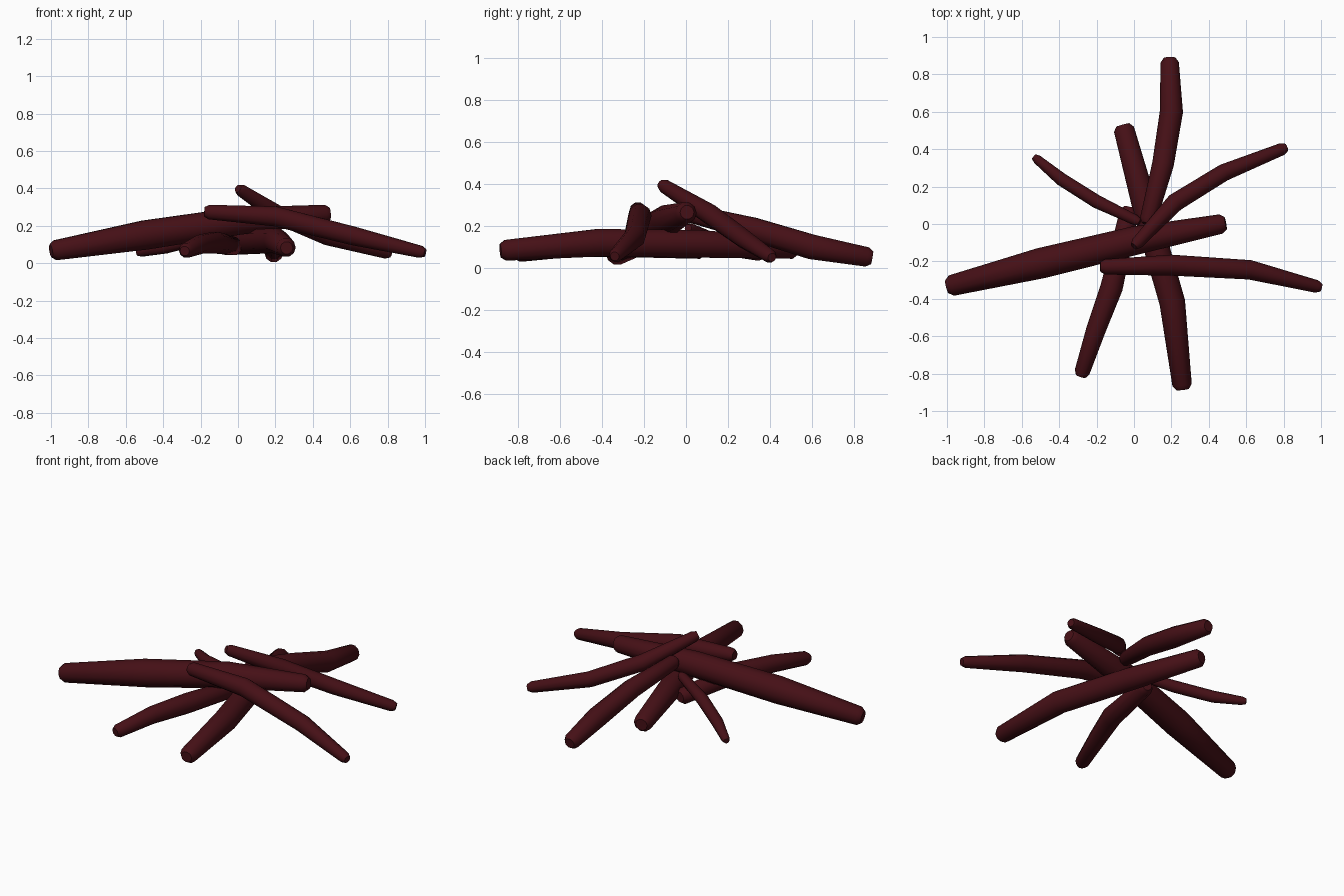
import bpy, bmesh, math
from mathutils import Vector

if "Cube" in bpy.data.objects:
    bpy.data.objects.remove(bpy.data.objects["Cube"])

mat = bpy.data.materials.new("dark_red_wood")
mat.diffuse_color = (0.06, 0.005, 0.008, 1)
mat.use_nodes = True
mat.node_tree.nodes["Principled BSDF"].inputs["Base Color"].default_value = mat.diffuse_color
SIDES = 10


def stick(name, pts):
    """Tapered, bent stick through (x, y, z, radius) stations, with chamfered ends."""
    c = [Vector(p[:3]) for p in pts]
    r = [p[3] for p in pts]
    d0, d1 = (c[1] - c[0]).normalized(), (c[-1] - c[-2]).normalized()
    # pull the end rings in and add a smaller ring at each tip
    tip0, tip1 = c[0].copy(), c[-1].copy()
    c[0] += d0 * 0.025
    c[-1] -= d1 * 0.025
    c = [tip0] + c + [tip1]
    r = [r[0] * 0.65] + r + [r[-1] * 0.65]
    bm = bmesh.new()
    rings = []
    for i, p in enumerate(c):
        t = (c[min(i + 1, len(c) - 1)] - c[max(i - 1, 0)]).normalized()
        side = t.cross(Vector((0, 0, 1))).normalized()
        up = side.cross(t)
        rings.append([bm.verts.new(p + r[i] * (side * math.cos(a) + up * math.sin(a)))
                      for a in (2 * math.pi * k / SIDES for k in range(SIDES))])
    for a, b in zip(rings, rings[1:]):
        for k in range(SIDES):
            n = (k + 1) % SIDES
            bm.faces.new((a[k], a[n], b[n], b[k]))
    bm.faces.new(rings[0])
    bm.faces.new(rings[-1])
    bmesh.ops.recalc_face_normals(bm, faces=bm.faces)
    me = bpy.data.meshes.new(name)
    bm.to_mesh(me)
    bm.free()
    me.materials.append(mat)
    ob = bpy.data.objects.new(name, me)
    bpy.context.collection.objects.link(ob)
    bpy.context.view_layer.objects.active = ob
    ob.select_set(True)
    bpy.ops.object.shade_smooth_by_angle(angle=math.radians(40))
    ob.select_set(False)


# Thick log lying across the pile
stick("large_log", [(-1.0, -0.335, 0.065, 0.056), (-0.5, -0.21, 0.15, 0.082),
                    (0.0, -0.09, 0.225, 0.077), (0.49, 0.005, 0.265, 0.052)])
# Bottom log running front to back
stick("bottom_log", [(0.26, -0.885, 0.082, 0.052), (0.205, -0.42, 0.12, 0.069),
                     (0.07, 0.05, 0.115, 0.069), (-0.06, 0.53, 0.095, 0.055)])
# Stick leaning to the right
stick("right_stick", [(-0.18, -0.23, 0.275, 0.041), (0.2, -0.22, 0.25, 0.056),
                      (0.62, -0.245, 0.145, 0.052), (1.0, -0.34, 0.055, 0.034)])
# Topmost stick, leaning to the back right
stick("top_stick", [(0.0, -0.12, 0.4, 0.033), (0.22, 0.115, 0.255, 0.049),
                    (0.48, 0.275, 0.14, 0.046), (0.815, 0.41, 0.05, 0.033)])
# Log leaning to the back
stick("back_log", [(0.19, 0.888, 0.048, 0.049), (0.2, 0.6, 0.1, 0.062),
                   (0.155, 0.32, 0.185, 0.058), (0.07, 0.0, 0.265, 0.045)])
# Stick at the front left, low in the pile
stick("front_left_stick", [(-0.285, -0.815, 0.065, 0.041), (-0.205, -0.57, 0.1, 0.052),
                           (-0.12, -0.34, 0.11, 0.06), (-0.02, 0.09, 0.09, 0.05)])
# Thin stick at the back left
stick("thin_stick", [(-0.535, 0.36, 0.055, 0.025), (-0.39, 0.24, 0.085, 0.035),
                     (-0.2, 0.12, 0.135, 0.036), (0.03, 0.01, 0.19, 0.028)])
